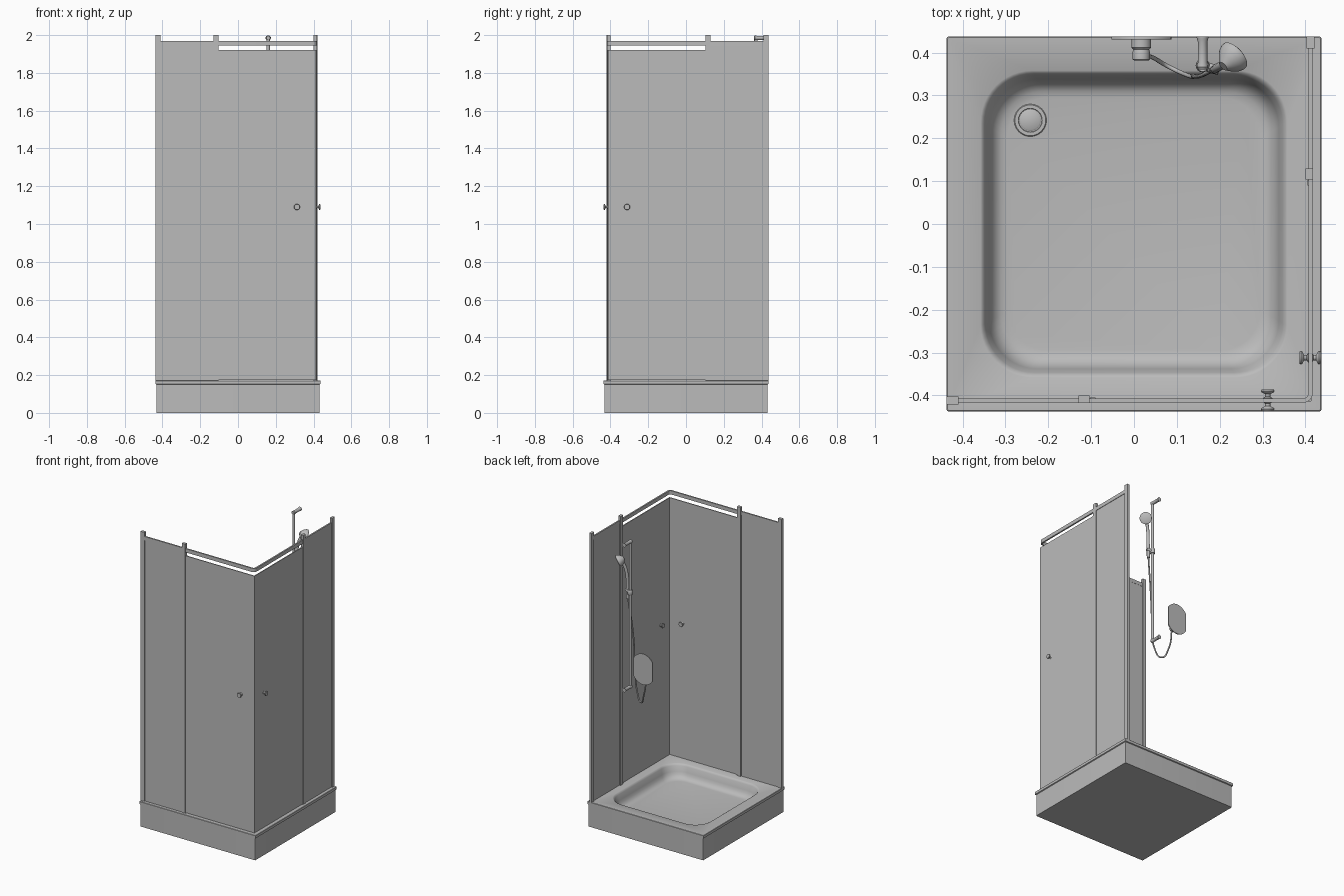
import bpy, bmesh, math
from mathutils import Vector

cube = bpy.data.objects.get("Cube")
if cube:
    bpy.data.objects.remove(cube)

grey = bpy.data.materials.new("plain_grey")
grey.use_nodes = True
grey.diffuse_color = (0.5, 0.5, 0.5, 1)
grey.node_tree.nodes["Principled BSDF"].inputs["Base Color"].default_value = (0.5, 0.5, 0.5, 1)


def finish(name, bm):
    """Turn a bmesh into a smooth object with sharp edges kept."""
    bmesh.ops.recalc_face_normals(bm, faces=bm.faces)
    mesh = bpy.data.meshes.new(name)
    bm.to_mesh(mesh)
    bm.free()
    mesh.shade_smooth()
    mesh.set_sharp_from_angle(angle=math.radians(35))
    mesh.materials.append(grey)
    ob = bpy.data.objects.new(name, mesh)
    bpy.context.collection.objects.link(ob)
    return ob


def loft(name, rings):
    """Skin closed rings of equal length and cap both ends."""
    bm = bmesh.new()
    loops = [[bm.verts.new(p) for p in ring] for ring in rings]
    n = len(loops[0])
    for a, b in zip(loops, loops[1:]):
        for i in range(n):
            j = (i + 1) % n
            bm.faces.new((a[i], a[j], b[j], b[i]))
    bm.faces.new(loops[0])
    bm.faces.new(loops[-1])
    return finish(name, bm)


def box(name, lo, hi, mirrored=False):
    """Box between two corners; mirrored swaps it onto the side wall."""
    if mirrored:
        lo, hi = (-hi[1], -hi[0], lo[2]), (-lo[1], -lo[0], hi[2])
    bm = bmesh.new()
    bmesh.ops.create_cube(bm, size=1)
    lo, hi = Vector(lo), Vector(hi)
    for v in bm.verts:
        v.co = (lo + hi) / 2 + v.co * (hi - lo)
    return finish(name, bm)


def turned(name, start, axis, profile, sides=24):
    """Solid of revolution: profile holds (distance along axis, radius)."""
    rot = Vector((0, 0, 1)).rotation_difference(Vector(axis))
    rings = []
    for d, r in profile:
        rings.append([Vector(start) + rot @ Vector((
            r * math.cos(math.tau * i / sides), r * math.sin(math.tau * i / sides), d))
            for i in range(sides)])
    return loft(name, rings)


def tube(name, points, radius):
    """Smooth bent tube through the points."""
    cu = bpy.data.curves.new(name, "CURVE")
    cu.dimensions = "3D"
    cu.bevel_depth = radius
    cu.bevel_resolution = 3
    cu.use_fill_caps = True
    sp = cu.splines.new("BEZIER")
    sp.bezier_points.add(len(points) - 1)
    for bp, p in zip(sp.bezier_points, points):
        bp.co = p
        bp.handle_left_type = bp.handle_right_type = "AUTO"
    cu.materials.append(grey)
    ob = bpy.data.objects.new(name, cu)
    bpy.context.collection.objects.link(ob)


def rounded_square(half, radius, z, steps=12):
    pts = []
    for k in range(4):
        c = math.pi / 4 + k * math.pi / 2
        cx, cy = math.copysign(half - radius, math.cos(c)), math.copysign(half - radius, math.sin(c))
        for i in range(steps + 1):
            a = (k + i / steps) * math.pi / 2
            pts.append((cx + radius * math.cos(a), cy + radius * math.sin(a), z))
    return pts


# Tray: outer body, overhanging rim, rounded basin
tray = [(0.431, 0.002, 0), (0.431, 0.002, 0.15), (0.437, 0.003, 0.153), (0.437, 0.003, 0.17),
        (0.435, 0.003, 0.172), (0.358, 0.12, 0.172), (0.353, 0.118, 0.169), (0.347, 0.115, 0.16),
        (0.338, 0.112, 0.125), (0.332, 0.11, 0.108), (0.322, 0.105, 0.094), (0.31, 0.1, 0.086),
        (0.295, 0.095, 0.083)]
loft("shower_tray", [rounded_square(*t) for t in tray])

# Drain: flange ring and raised cap
turned("drain_flange", (-0.242, 0.242, 0.08), (0, 0, 1),
       [(0, 0.038), (0.005, 0.038), (0.007, 0.036), (0.007, 0.028), (0.004, 0.027)])
turned("drain_cap", (-0.242, 0.242, 0.08), (0, 0, 1), [(0, 0.025), (0.007, 0.025), (0.009, 0.022)])

# Two glazed walls, the second mirrored across the corner diagonal
for side, m in (("front", False), ("side", True)):
    box(side + "_wall_post", (-0.437, -0.421, 0.17), (-0.41, -0.403, 2.0), m)
    box(side + "_middle_post", (-0.13, -0.418, 0.17), (-0.104, -0.4, 2.0), m)
    box(side + "_fixed_panel", (-0.42, -0.414, 0.17), (-0.12, -0.408, 1.955), m)
    box(side + "_door_panel", (-0.1, -0.414, 0.175), (0.413, -0.408, 1.92), m)
    box(side + "_door_seal", (-0.103, -0.416, 0.175), (-0.09, -0.405, 1.92), m)
    # Door knob on both faces
    start, axis = ((0.411, -0.312, 1.09), Vector((1, 0, 0))) if m else ((0.312, -0.411, 1.09), Vector((0, -1, 0)))
    for label, s in (("outer", 1), ("inner", -1)):
        turned(side + "_" + label + "_knob", start, axis * s,
               [(0, 0.012), (0.005, 0.011), (0.008, 0.006), (0.014, 0.006), (0.018, 0.014),
                (0.021, 0.016), (0.025, 0.014)])

# Top rail: one strip with a rounded corner
def rail_path(out):
    c, r = 0.395, 0.012 + out
    pts = [(-0.41, -c - r)]
    pts += [(c + r * math.sin(a * math.pi / 12), -c - r * math.cos(a * math.pi / 12)) for a in range(7)]
    return pts + [(c + r, 0.41)]

outline = rail_path(0.01) + rail_path(0)[::-1]
loft("top_rail", [[(x, y, z) for x, y in outline] for z in (1.945, 1.97)])

# Riser bar with two wall brackets
rx, ry = 0.16, 0.37
turned("riser_bar", (rx, ry, 0.99), (0, 0, 1), [(0, 0.009), (1.0, 0.009)], 16)
for label, z in (("top", 1.985), ("bottom", 1.0)):
    turned(label + "_riser_bracket", (rx, 0.437, z), (0, -1, 0),
           [(0, 0.014), (0.006, 0.013), (0.012, 0.011), (0.06, 0.011), (0.071, 0.013), (0.076, 0.01)])

# Sliding holder for the handset
turned("holder_clamp", (rx, ry, 1.625), (0, 0, 1), [(0, 0.014), (0.003, 0.016), (0.03, 0.016), (0.033, 0.014)])
turned("holder_arm", (rx, ry, 1.642), (0.95, -0.3, 0.1), [(0, 0.011), (0.04, 0.011)], 16)

# Handset: handle, flared neck and round spray head
tube("handset_handle", [(0.186, 0.36, 1.59), (0.187, 0.36, 1.68), (0.195, 0.365, 1.78), (0.217, 0.378, 1.845)], 0.01)
turned("spray_head", (0.208, 0.368, 1.86), (0.65, 0.6, -0.45),
       [(0, 0.012), (0.012, 0.024), (0.025, 0.034), (0.035, 0.038), (0.042, 0.038), (0.045, 0.033)], 32)

# Mixer: flat-sided oval wall plate, outlet and hose
plate = []
for i in range(48):
    a = math.tau * i / 48
    plate.append((0.017 + max(-0.07, min(0.07, 0.088 * math.cos(a))), 1.18 + 0.105 * math.sin(a)))
loft("mixer_plate", [[(x, y, z) for x, z in plate] for y in (0.437, 0.431)])
turned("mixer_outlet", (0.017, 0.434, 1.13), (0, -1, 0),
       [(0, 0.023), (0.022, 0.023), (0.027, 0.018), (0.032, 0.02), (0.05, 0.02), (0.053, 0.016)])
tube("shower_hose", [(0.02, 0.39, 1.125), (0.045, 0.388, 0.98), (0.085, 0.365, 0.912), (0.125, 0.347, 0.97),
                     (0.14, 0.345, 1.1), (0.155, 0.346, 1.35), (0.186, 0.36, 1.6)], 0.005)
